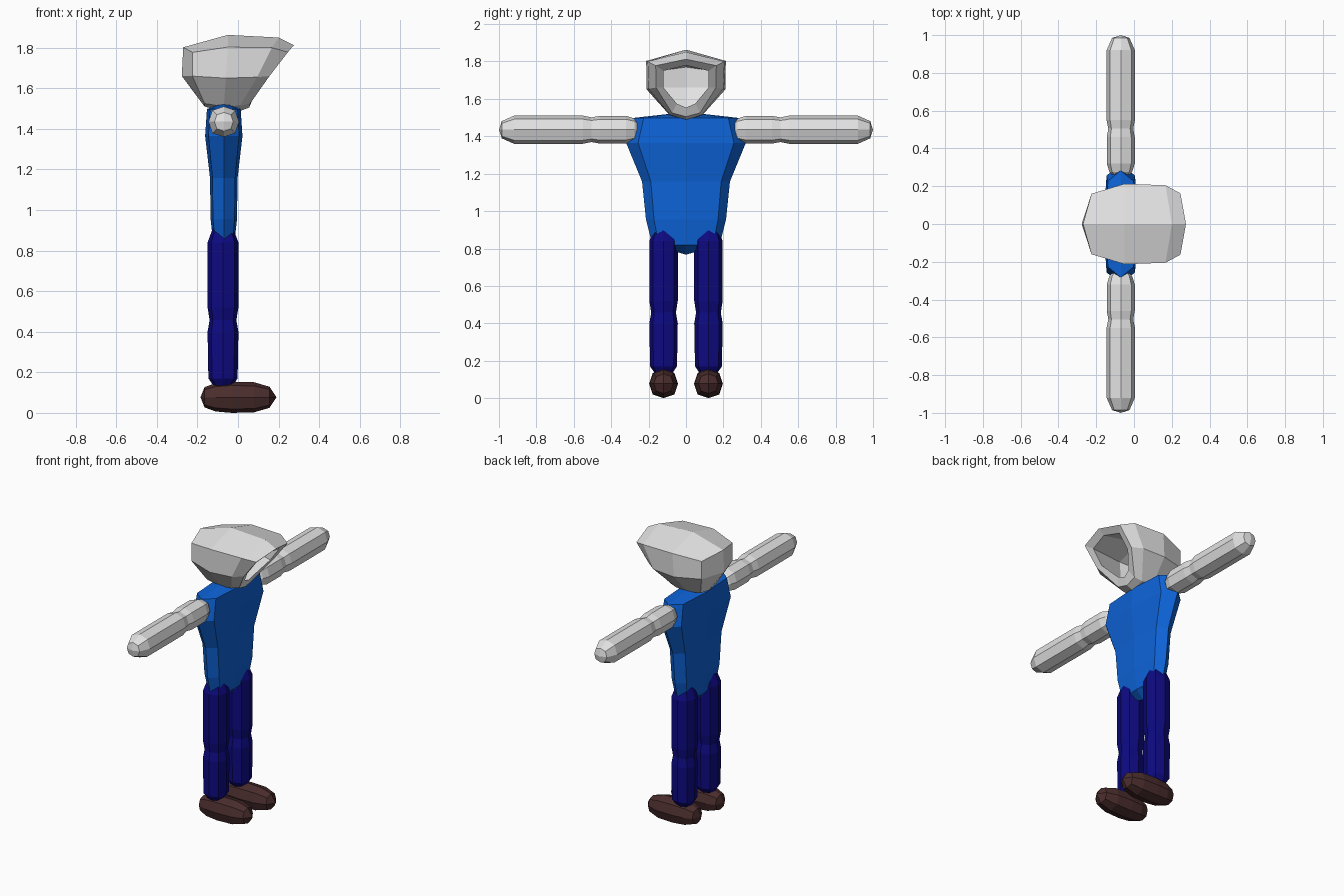
import bpy, bmesh
from mathutils import Vector

cube = bpy.data.objects.get("Cube")
if cube:
    bpy.data.objects.remove(cube, do_unlink=True)


def material(name, rgb):
    m = bpy.data.materials.new(name)
    m.use_nodes = True
    m.diffuse_color = (*rgb, 1)
    bsdf = next(n for n in m.node_tree.nodes if n.type == 'BSDF_PRINCIPLED')
    bsdf.inputs["Base Color"].default_value = (*rgb, 1)
    return m


GREY = material("light grey", (0.76, 0.76, 0.76))
BLUE = material("shirt blue", (0.004, 0.125, 0.68))
NAVY = material("trouser navy", (0.004, 0.003, 0.22))
BROWN = material("shoe brown", (0.07, 0.026, 0.026))


def loft(name, start, rings, end, mat):
    """Skin eight-sided rings, closing each end with four quads round a point."""
    bm = bmesh.new()
    loops = [[bm.verts.new(p) for p in ring] for ring in rings]
    for a, b in zip(loops, loops[1:]):
        for i in range(8):
            j = (i + 1) % 8
            bm.faces.new((a[i], a[j], b[j], b[i]))
    for point, loop in ((start, loops[0]), (end, loops[-1])):
        c = bm.verts.new(point)
        for i in (1, 3, 5, 7):
            bm.faces.new((c, loop[i - 1], loop[i], loop[(i + 1) % 8]))
    bmesh.ops.recalc_face_normals(bm, faces=bm.faces)
    mesh = bpy.data.meshes.new(name)
    bm.to_mesh(mesh)
    bm.free()
    mesh.materials.append(mat)
    ob = bpy.data.objects.new(name, mesh)
    bpy.context.scene.collection.objects.link(ob)
    return ob


def octagon(centre, u, v, ku=0.75, kv=0.75):
    """Rounded-box section with half sizes u and v."""
    signs = ((1, 0), (ku, kv), (0, 1), (-ku, kv),
             (-1, 0), (-ku, -kv), (0, -1), (ku, -kv))
    return [centre + u * a + v * b for a, b in signs]


X, Y, Z = Vector((1, 0, 0)), Vector((0, 1, 0)), Vector((0, 0, 1))


def limb(name, base, axis, u, v, start, stations, end, mat):
    rings = [octagon(base + axis * t, u * r, v * r) for t, r in stations]
    return loft(name, base + axis * start, rings, base + axis * end, mat)


# Arms, legs and shoes, one set per side
for side, s in (("left", 1), ("right", -1)):
    limb(side + "_arm", Vector((-0.07, 0, 1.435)), Y * s, X, Z, 0.245,
         [(0.255, 0.042), (0.275, 0.06), (0.32, 0.074), (0.46, 0.074),
          (0.505, 0.066), (0.55, 0.075), (0.92, 0.075), (0.985, 0.046)],
         1.0, GREY)
    limb(side + "_leg", Vector((-0.074, 0.12 * s, 0)), Z, X, Y, 0.122,
         [(0.135, 0.048), (0.17, 0.072), (0.40, 0.076), (0.457, 0.066),
          (0.52, 0.076), (0.84, 0.076), (0.905, 0.052)], 0.922, NAVY)
    limb(side + "_shoe", Vector((0, 0.12 * s, 0.077)), X, Y, Z, -0.185,
         [(-0.165, 0.05), (-0.11, 0.07), (-0.03, 0.077), (0.08, 0.074),
          (0.155, 0.052)], 0.19, BROWN)

# Torso: height, half depth, half width
torso = [(0.82, 0.05, 0.18), (0.955, 0.065, 0.214), (1.158, 0.068, 0.235),
         (1.365, 0.092, 0.32), (1.498, 0.083, 0.283)]
loft("torso", Vector((-0.07, 0, 0.767)),
     [octagon(Vector((-0.07, 0, z)), X * d, Y * w, 0.82, 0.8) for z, d, w in torso],
     Vector((-0.07, 0, 1.53)), BLUE)


# Hooded head: half sections from top to bottom, mirrored across y
def mirrored(half):
    return half + [(x, -y, z) for x, y, z in half[3:0:-1]]


head = [
    # hollow: back wall, middle
    [(-0.22, 0, 1.77), (-0.19, 0.14, 1.75), (-0.19, 0.14, 1.66),
     (-0.14, 0.07, 1.55), (-0.14, 0, 1.535)],
    [(-0.04, 0, 1.83), (-0.04, 0.18, 1.78), (-0.05, 0.18, 1.66),
     (-0.06, 0.07, 1.54), (-0.06, 0, 1.52)],
    # opening edge and front of rim
    [(0.235, 0, 1.78), (0.215, 0.12, 1.75), (0.15, 0.12, 1.66),
     (0.085, 0.05, 1.575), (0.075, 0, 1.553)],
    [(0.275, 0, 1.812), (0.246, 0.162, 1.778), (0.155, 0.16, 1.66),
     (0.06, 0.075, 1.525), (0.055, 0, 1.505)],
    # outer shell: front, middle, back
    [(0.20, 0, 1.85), (0.167, 0.205, 1.80), (0.095, 0.20, 1.655),
     (0.01, 0.085, 1.515), (0.01, 0, 1.488)],
    [(-0.05, 0, 1.863), (-0.05, 0.213, 1.803), (-0.06, 0.21, 1.65),
     (-0.07, 0.085, 1.51), (-0.07, 0, 1.483)],
    [(-0.27, 0, 1.802), (-0.225, 0.16, 1.777), (-0.225, 0.16, 1.66),
     (-0.165, 0.085, 1.525), (-0.165, 0, 1.51)],
]
loft("hooded_head", (-0.22, 0, 1.66), [mirrored(h) for h in head],
     (-0.277, 0, 1.66), GREY)
